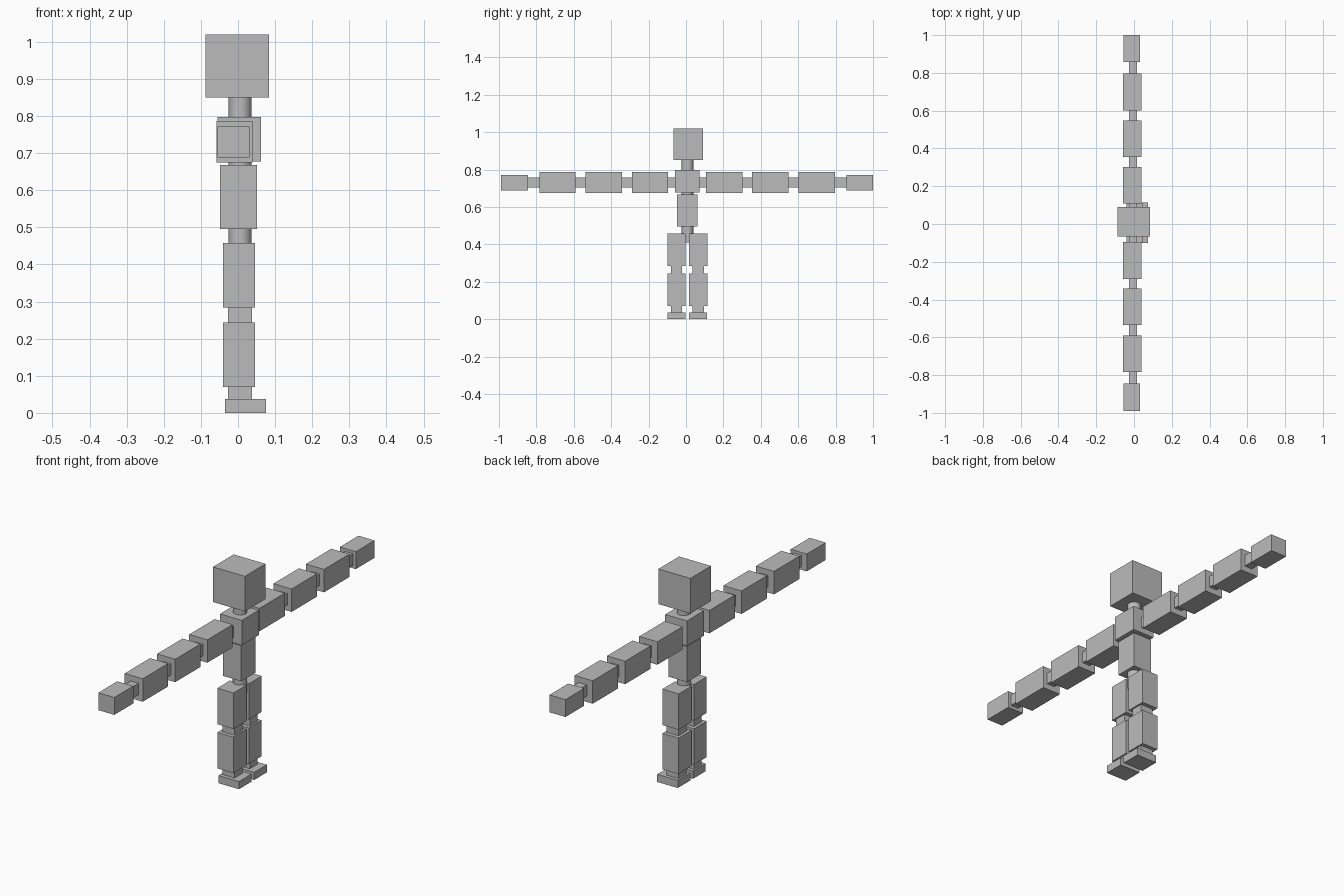
import bpy
import bmesh
from mathutils import Matrix, Vector

if "Cube" in bpy.data.objects:
    bpy.data.objects.remove(bpy.data.objects["Cube"])

grey = bpy.data.materials.new("plain grey")
grey.diffuse_color = (0.5, 0.5, 0.5, 1)
grey.use_nodes = True
grey.node_tree.nodes["Principled BSDF"].inputs["Base Color"].default_value = grey.diffuse_color


def finish(bm, name):
    mesh = bpy.data.meshes.new(name)
    bm.to_mesh(mesh)
    bm.free()
    mesh.materials.append(grey)
    obj = bpy.data.objects.new(name, mesh)
    bpy.context.collection.objects.link(obj)
    return obj


def box(name, x, y, z):
    """Box spanning the (low, high) ranges on each axis."""
    lo, hi = Vector(map(min, (x, y, z))), Vector(map(max, (x, y, z)))
    bm = bmesh.new()
    bmesh.ops.create_cube(bm, size=1, matrix=Matrix.Translation((lo + hi) / 2)
                          @ Matrix.Diagonal((*(hi - lo), 1)))
    return finish(bm, name)


def peg(name, z0, z1, inward=False):
    """Upright round joint on the body axis."""
    bm = bmesh.new()
    bmesh.ops.create_cone(bm, cap_ends=True, segments=32, radius1=0.031,
                          radius2=0.031, depth=z1 - z0,
                          matrix=Matrix.Translation((0.006, 0.008, (z0 + z1) / 2)))
    for f in bm.faces:
        f.smooth = len(f.verts) == 4
    if inward:
        bmesh.ops.reverse_faces(bm, faces=bm.faces[:])
    return finish(bm, name)


# Head and torso
box("head", (-0.087, 0.084), (-0.067, 0.091), (0.85, 1.02))
peg("neck", 0.79, 0.855)
box("chest", (-0.055, 0.062), (-0.059, 0.071), (0.677, 0.798))
peg("spine_joint", 0.66, 0.685)
box("abdomen", (-0.048, 0.051), (-0.048, 0.061), (0.496, 0.668))
peg("waist", 0.41, 0.50, inward=True)

# Arms: three blocks and a hand each side, mirrored about the chest centre
MID = 0.006
for side, s in (("left", 1), ("right", -1)):
    def span(a, b):
        return (MID + s * a, MID + s * b)

    starts = (0.102, 0.348, 0.596)
    for i, a in enumerate(starts):
        box(f"{side}_arm_block_{i + 1}", (-0.058, 0.039), span(a, a + 0.194),
            (0.675, 0.786))
    box(f"{side}_hand", (-0.055, 0.031), span(0.851, 0.995 + s * -0.001),
        (0.688, 0.772))
    for i, (a, b) in enumerate(((0.06, 0.107), (0.29, 0.353),
                                (0.537, 0.601), (0.785, 0.856))):
        box(f"{side}_arm_joint_{i + 1}", (-0.026, 0.016), span(a, b),
            (0.703, 0.758))

# Legs: thigh, knee, shin, ankle and foot each side
for side, c in (("left", 0.066), ("right", -0.051)):
    wide, narrow = (c - 0.049, c + 0.049), (c - 0.030, c + 0.030)
    box(f"{side}_thigh", (-0.041, 0.046), wide, (0.284, 0.458))
    box(f"{side}_knee", (-0.027, 0.038), narrow, (0.238, 0.290))
    box(f"{side}_shin", (-0.041, 0.046), wide, (0.070, 0.244))
    box(f"{side}_ankle", (-0.027, 0.038), narrow, (0.030, 0.076))
    box(f"{side}_foot", (-0.035, 0.075), (c - 0.049, c + 0.047), (0, 0.037))
